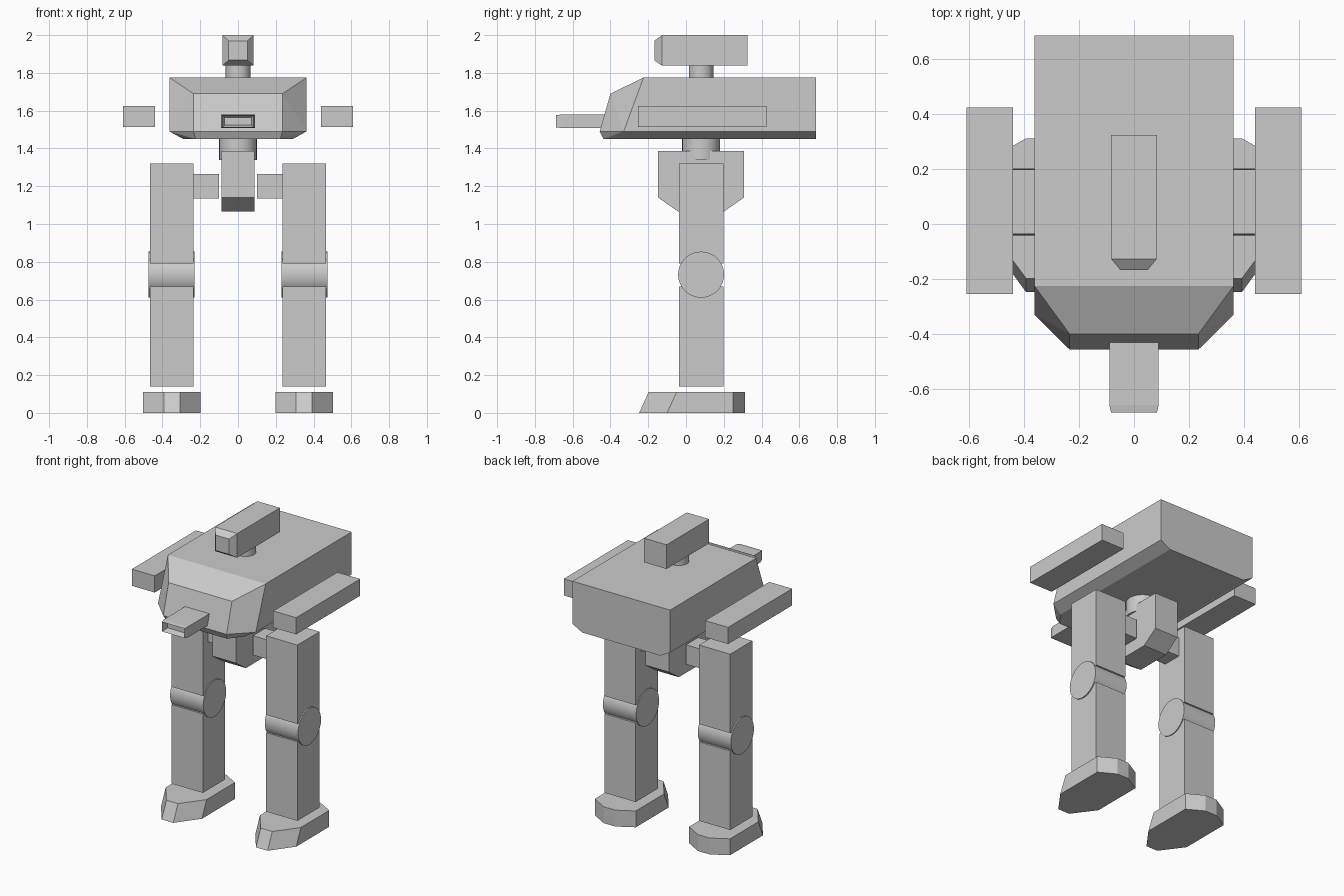
import bpy, bmesh, math
from mathutils import Matrix

if "Cube" in bpy.data.objects:
    bpy.data.objects.remove(bpy.data.objects["Cube"])

grey = bpy.data.materials.new("plain_grey")
grey.diffuse_color = (0.6, 0.6, 0.6, 1)
grey.use_nodes = True
grey.node_tree.nodes["Principled BSDF"].inputs["Base Color"].default_value = grey.diffuse_color


def finish(name, bm):
    bmesh.ops.recalc_face_normals(bm, faces=bm.faces)
    mesh = bpy.data.meshes.new(name)
    bm.to_mesh(mesh)
    bm.free()
    mesh.materials.append(grey)
    ob = bpy.data.objects.new(name, mesh)
    bpy.context.collection.objects.link(ob)
    return ob


def hull(name, pts):
    """Convex solid around a few corner points."""
    bm = bmesh.new()
    for p in pts:
        bm.verts.new(p)
    bmesh.ops.convex_hull(bm, input=bm.verts)
    bmesh.ops.dissolve_limit(bm, angle_limit=math.radians(2), verts=bm.verts, edges=bm.edges)
    return finish(name, bm)


def box(name, x, y, z):
    return hull(name, [(a, b, c) for a in x for b in y for c in z])


def mirrored(pts):
    return [(s * x, y, z) for x, y, z in pts for s in (-1, 1)]


def cylinder(name, radius, depth, centre, axis="Z"):
    bm = bmesh.new()
    mat = Matrix.Translation(centre)
    if axis == "X":
        mat = mat @ Matrix.Rotation(math.pi / 2, 4, "Y")
    bmesh.ops.create_cone(bm, cap_ends=True, segments=32, radius1=radius,
                          radius2=radius, depth=depth, matrix=mat)
    ob = finish(name, bm)
    for p in ob.data.polygons:
        p.use_smooth = len(p.vertices) == 4
    for e in ob.data.edges:
        sides = [p for p in ob.data.polygons if e.key in p.edge_keys]
        e.use_edge_sharp = any(len(p.vertices) > 4 for p in sides)
    return ob


# Main body: sloped nose, angled cheeks, chamfered belly
hull("body", mirrored([
    (.363, .687, 1.775), (.363, -.225, 1.775), (.235, -.40, 1.69),
    (.235, -.457, 1.49), (.363, -.33, 1.49), (.363, .687, 1.49),
    (.225, -.437, 1.45), (.29, -.35, 1.45), (.29, .687, 1.45)]))

# Turret on its neck
cylinder("turret_neck", .065, .10, (0, .08, 1.80))
hull("turret", mirrored([(.083, y, z) for y in (.325, -.127) for z in (1.838, 2.0)]
                        + [(.05, -.168, z) for z in (1.867, 1.97)]))

# Nose gun with a recessed muzzle
gun = hull("nose_gun", mirrored([(.09, y, z) for y in (-.42, -.66) for z in (1.508, 1.58)]
                                + [(.083, -.687, z) for z in (1.512, 1.576)]))
bm = bmesh.new()
bm.from_mesh(gun.data)
front = min(bm.faces, key=lambda f: f.calc_center_median().y)
bmesh.ops.inset_region(bm, faces=[front], thickness=.018)
bmesh.ops.translate(bm, verts=front.verts, vec=(0, .04, 0))
bm.to_mesh(gun.data)
bm.free()

# Waist joint and pelvis
cylinder("waist", .10, .13, (0, .08, 1.405))
hull("pelvis", mirrored([(.087, y, z) for y, z in (
    (-.148, 1.387), (.307, 1.387), (.307, 1.14), (.20, 1.065), (-.04, 1.065), (-.148, 1.14))]))

# Arms, hips, legs and feet on both sides
for side, s in (("left", -1), ("right", 1)):
    def span(a, b):
        return (s * a, s * b)
    box(side + "_arm", span(.44, .61), (-.255, .425), (1.513, 1.625))
    box(side + "_hip", span(.10, .24), (.015, .145), (1.135, 1.265))
    box(side + "_thigh", span(.235, .467), (-.037, .198), (.79, 1.32))
    box(side + "_shin", span(.235, .467), (-.037, .198), (.14, .67))
    cylinder(side + "_knee", .122, .246, (s * .352, .08, .732), "X")
    foot = []
    for z, toe in ((0, 0), (.11, .05)):
        for x, y in ((.043, -.248 + toe), (.152, -.10 + toe), (.152, .25), (.043, .312)):
            foot += [(s * .35 + x, y, z), (s * .35 - x, y, z)]
    hull(side + "_foot", foot)
